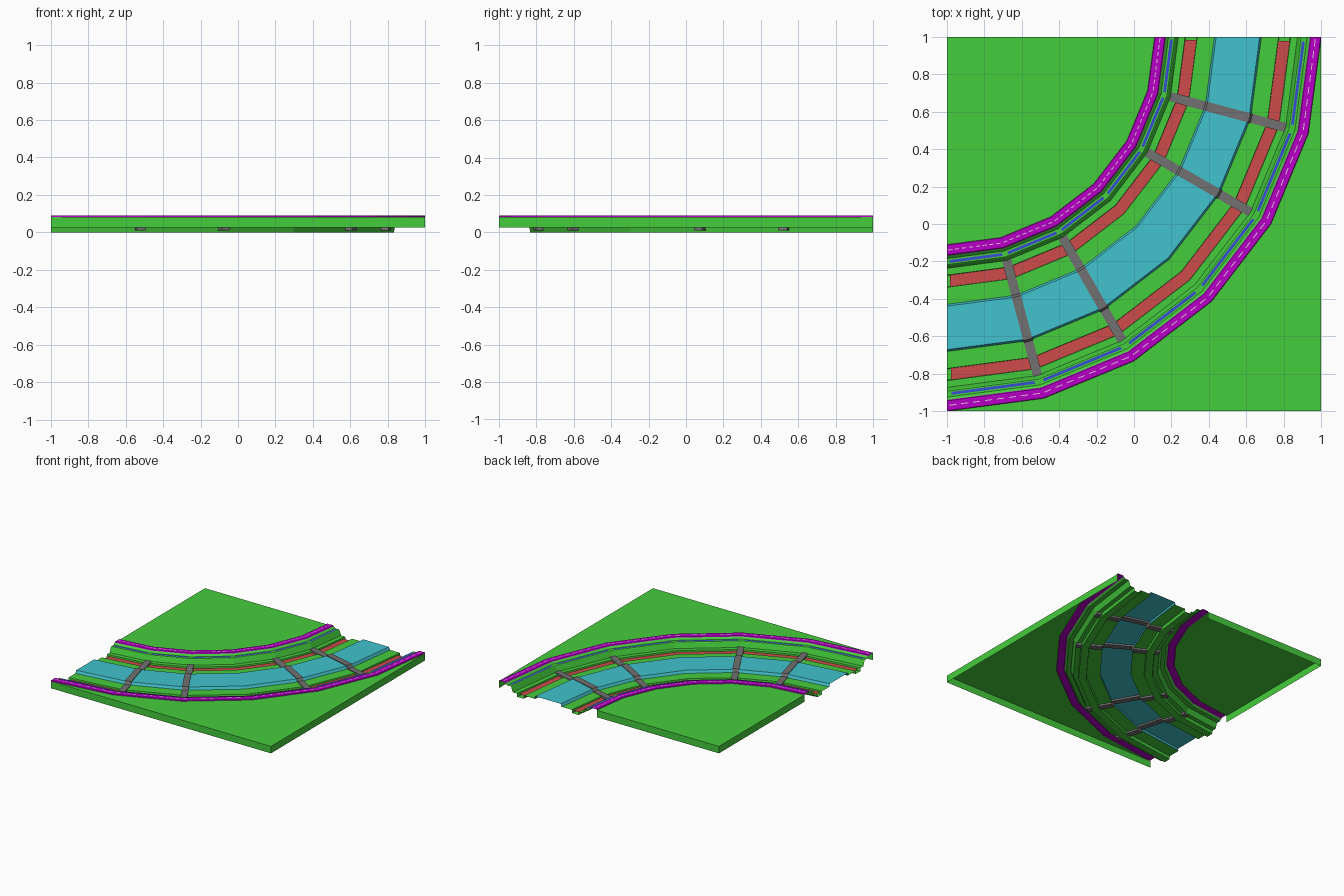
import bpy
from math import cos, sin, radians, hypot
from mathutils import Vector

if "Cube" in bpy.data.objects:
    bpy.data.objects.remove(bpy.data.objects["Cube"], do_unlink=True)

TOP, FLOOR, DECK, LEDGE, RAIL = 0.083, 0.026, 0.048, 0.07, 0.09
MID = 1.555            # radius of the road centre line
STATIONS = range(7)    # one bend every 15 degrees


def material(name, rgb):
    m = bpy.data.materials.new(name)
    m.use_nodes = True
    m.diffuse_color = (*rgb, 1)
    m.node_tree.nodes["Principled BSDF"].inputs["Base Color"].default_value = (*rgb, 1)
    return m


green = material("grass green", (0.06, 0.61, 0.045))
cyan = material("cyan", (0.053, 0.54, 0.61))
red = material("red", (0.62, 0.07, 0.07))
magenta = material("magenta", (0.48, 0.0, 0.58))
blue = material("blue", (0.04, 0.07, 0.68))
grey = material("grey", (0.17, 0.165, 0.17))
white = material("pale pink", (0.9, 0.6, 0.85))


def make(name, verts, faces, mat):
    mesh = bpy.data.meshes.new(name)
    mesh.from_pydata(verts, [], faces)
    mesh.materials.append(mat)
    ob = bpy.data.objects.new(name, mesh)
    bpy.context.collection.objects.link(ob)
    return ob


def station(r, k, z):
    """Point on the bent road at radius r and (fractional) station k."""
    i = min(int(k), 5)
    a, b = (Vector((cos(radians(15 * j)), -sin(radians(15 * j)), 0)) for j in (i, i + 1))
    return a.lerp(b, k - i) * r + Vector((-1, 1, z))


def loft(name, profile, ks, mat):
    """Sweep an open (radius, height) profile through the given stations."""
    n = len(profile)
    verts = [station(r, k, z) for k in ks for r, z in profile]
    faces = [(i * n + j, (i + 1) * n + j, (i + 1) * n + j + 1, i * n + j + 1)
             for i in range(len(ks) - 1) for j in range(n - 1)]
    faces = [f[::-1] for f in faces]
    return make(name, verts, faces, mat)


def dashes(name, r, width, z, per, gap, mat):
    """Thin painted plates along every bend segment."""
    verts, faces = [], []
    for s in range(6 * per):
        k0, k1 = (s + gap) / per, (s + 1 - gap) / per
        b = len(verts)
        verts += [station(r + w, k, z) for k, w in
                  ((k0, -width / 2), (k1, -width / 2), (k1, width / 2), (k0, width / 2))]
        faces.append((b, b + 1, b + 2, b + 3))
    make(name, verts, [f[::-1] for f in faces], mat)


# Both sides of the road share one profile, given as distance from the centre
for side, s in (("inner", -1), ("outer", 1)):
    def prof(points):
        pts = [(MID + s * d, z) for d, z in points]
        return sorted(pts) if s > 0 else pts[::-1]

    edge = 0.445
    loft(side + "_rail", prof([(0.385, RAIL - 0.006), (0.39, RAIL), (edge - 0.003, RAIL),
                               (edge, TOP)]), STATIONS, magenta)
    loft(side + "_bank", prof([(0.115, FLOOR), (0.217, FLOOR), (0.22, 0), (0.278, 0),
                               (0.282, FLOOR), (0.318, FLOOR), (0.333, LEDGE - 0.004),
                               (0.338, LEDGE), (0.37, LEDGE), (0.385, RAIL - 0.006)]),
         STATIONS, green)
    loft(side + "_red_lane", prof([(0.2185, 0.014), (0.28, 0.014)]),
         [0.05, 1, 2, 3, 4, 5, 5.95], red)
    dashes(side + "_blue_dash", MID + s * 0.353, 0.015, LEDGE + 0.002, 1, 0.05, blue)
    dashes(side + "_rail_line", MID + s * 0.415, 0.005, RAIL + 0.001, 8, 0.2, white)

# Raised centre deck with sloping sides
loft("centre_deck", [(MID - 0.126, FLOOR), (MID - 0.116, DECK),
                     (MID + 0.116, DECK), (MID + 0.126, FLOOR)], STATIONS, cyan)

# Straps that follow the road section across four of the bends
strap = [(-0.318, FLOOR), (-0.13, FLOOR), (-0.118, DECK),
         (0.118, DECK), (0.13, FLOOR), (0.318, FLOOR)]
for k in (1, 2, 4, 5):
    verts = []
    a = radians(15 * k)
    along = Vector((-sin(a), -cos(a), 0)) * 0.025
    for t in (-1, 1):
        verts += [station(MID + d, k, z + 0.005) + along * t for d, z in strap]
    n = len(strap)
    ob = make("strap_%d" % k, verts, [(j, j + 1, n + j + 1, n + j) for j in range(n - 1)], grey)
    if ob.data.polygons[0].normal.z < 0:
        ob.data.flip_normals()
    mod = ob.modifiers.new("thickness", "SOLIDIFY")
    mod.thickness, mod.offset = 0.022, -1


# Ground plates fanned from a tile corner, with a thin skirt along the tile edges
def ground(name, corner, r):
    arc = [station(r, k, TOP) for k in STATIONS]
    verts = [Vector((*corner, TOP))] + arc
    faces = [(0, i, i + 1) for i in range(1, len(arc))]
    for i in (1, len(arc)):
        b = len(verts)
        for p in (verts[0], verts[i]):
            verts += [p.copy(), Vector((p.x, p.y, FLOOR))]
        faces.append((b, b + 1, b + 3, b + 2))
    ob = make(name, verts, faces, green)
    if ob.data.polygons[0].normal.z < 0:
        ob.data.flip_normals()


ground("inner_ground", (-1, 1), MID - 0.445)
ground("outer_ground", (1, -1), MID + 0.445)
